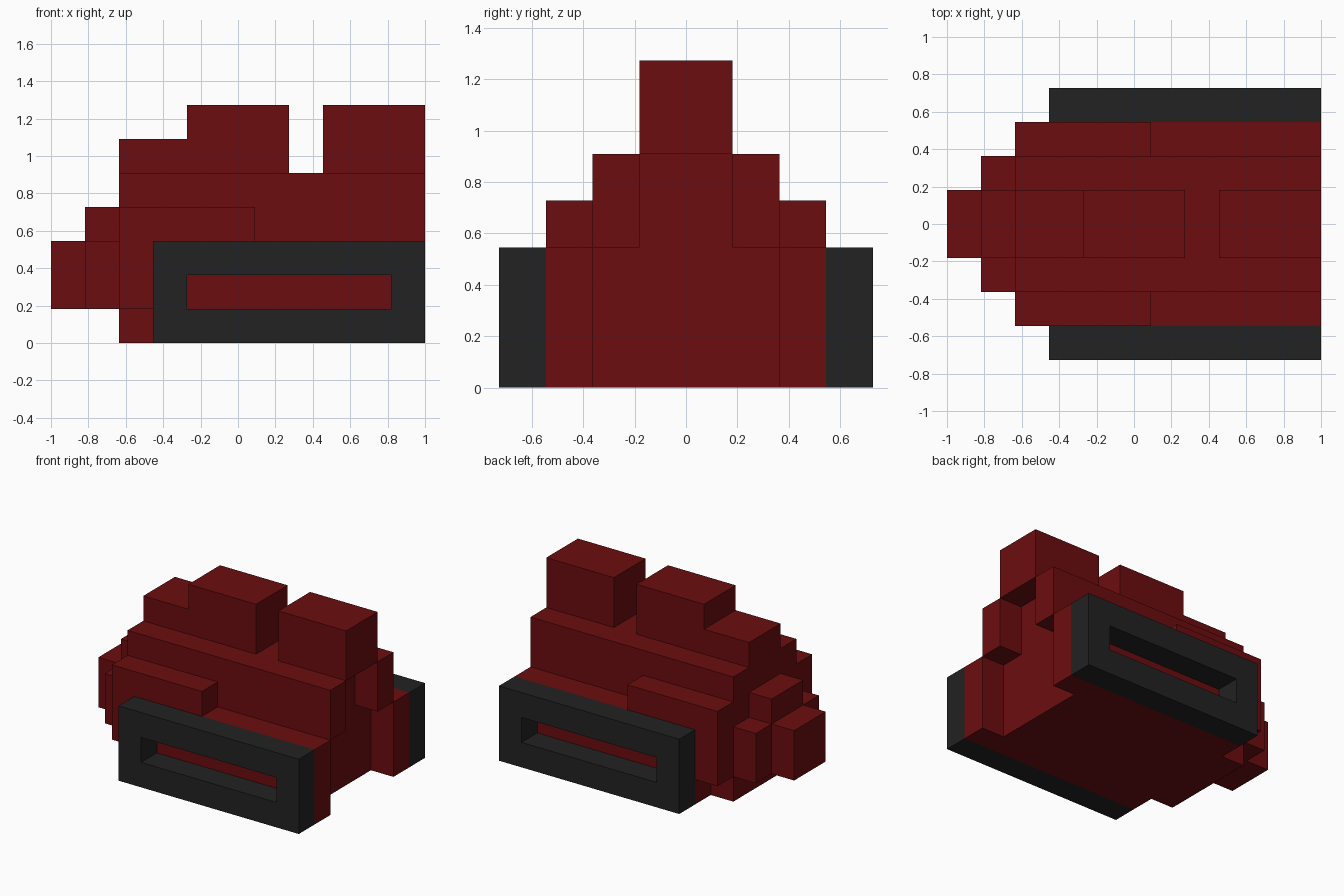
import bpy, bmesh

U = 2 / 11  # one block

cube = bpy.data.objects.get("Cube")
if cube:
    bpy.data.objects.remove(cube, do_unlink=True)


def material(name, rgb):
    m = bpy.data.materials.new(name)
    m.use_nodes = True
    m.diffuse_color = (*rgb, 1)
    bsdf = next(n for n in m.node_tree.nodes if n.type == 'BSDF_PRINCIPLED')
    bsdf.inputs["Base Color"].default_value = (*rgb, 1)
    return m


RED = material("dark red", (0.15, 0.004, 0.0046))
BLACK = material("charcoal", (0.016, 0.016, 0.016))


def slab(name, polygons, y0, y1, mat):
    """Extrude side profiles (x, z in blocks) from y0 to y1."""
    bm = bmesh.new()
    verts = {}

    def vert(p):
        if p not in verts:
            verts[p] = bm.verts.new(((p[0] - 5.5) * U, y0 * U, p[1] * U))
        return verts[p]

    faces = [bm.faces.new([vert(p) for p in poly]) for poly in polygons]
    # keep the near cap and extrude a copy of it to the far side
    out = bmesh.ops.extrude_face_region(bm, geom=faces, use_keep_orig=True)
    moved = [g for g in out["geom"] if isinstance(g, bmesh.types.BMVert)]
    bmesh.ops.translate(bm, verts=moved, vec=(0, (y1 - y0) * U, 0))
    bmesh.ops.recalc_face_normals(bm, faces=bm.faces)
    mesh = bpy.data.meshes.new(name)
    bm.to_mesh(mesh)
    bm.free()
    mesh.materials.append(mat)
    obj = bpy.data.objects.new(name, mesh)
    bpy.context.collection.objects.link(obj)
    return obj


# Central spine with nose, front ridge and two raised blocks
spine = [(2, 0), (10, 0), (10, 5), (11, 5), (11, 7), (8, 7), (8, 5), (7, 5), (7, 7),
         (4, 7), (4, 6), (2, 6), (2, 4), (1, 4), (1, 3), (0, 3), (0, 1), (2, 1)]
slab("hull_spine", [spine], -1, 1, RED)

# Shoulder layer, overhanging at the rear
shoulder = [(2, 0), (10, 0), (10, 3), (11, 3), (11, 5), (2, 5), (2, 3), (1, 3), (1, 1), (2, 1)]

# Outer layer with a raised front part
flank = [(3, 0), (11, 0), (11, 3), (6, 3), (6, 4), (2, 4), (2, 1), (3, 1)]

# Track frame: four quads around a slot
outer = [(3, 0), (11, 0), (11, 3), (3, 3)]
inner = [(4, 1), (10, 1), (10, 2), (4, 2)]
frame = [[outer[i], outer[(i + 1) % 4], inner[(i + 1) % 4], inner[i]] for i in range(4)]

for side, s in (("right", -1), ("left", 1)):
    slab(f"shoulder_{side}", [shoulder], s, 2 * s, RED)
    slab(f"flank_{side}", [flank], 2 * s, 3 * s, RED)
    slab(f"track_{side}", frame, 3 * s, 4 * s, BLACK)
